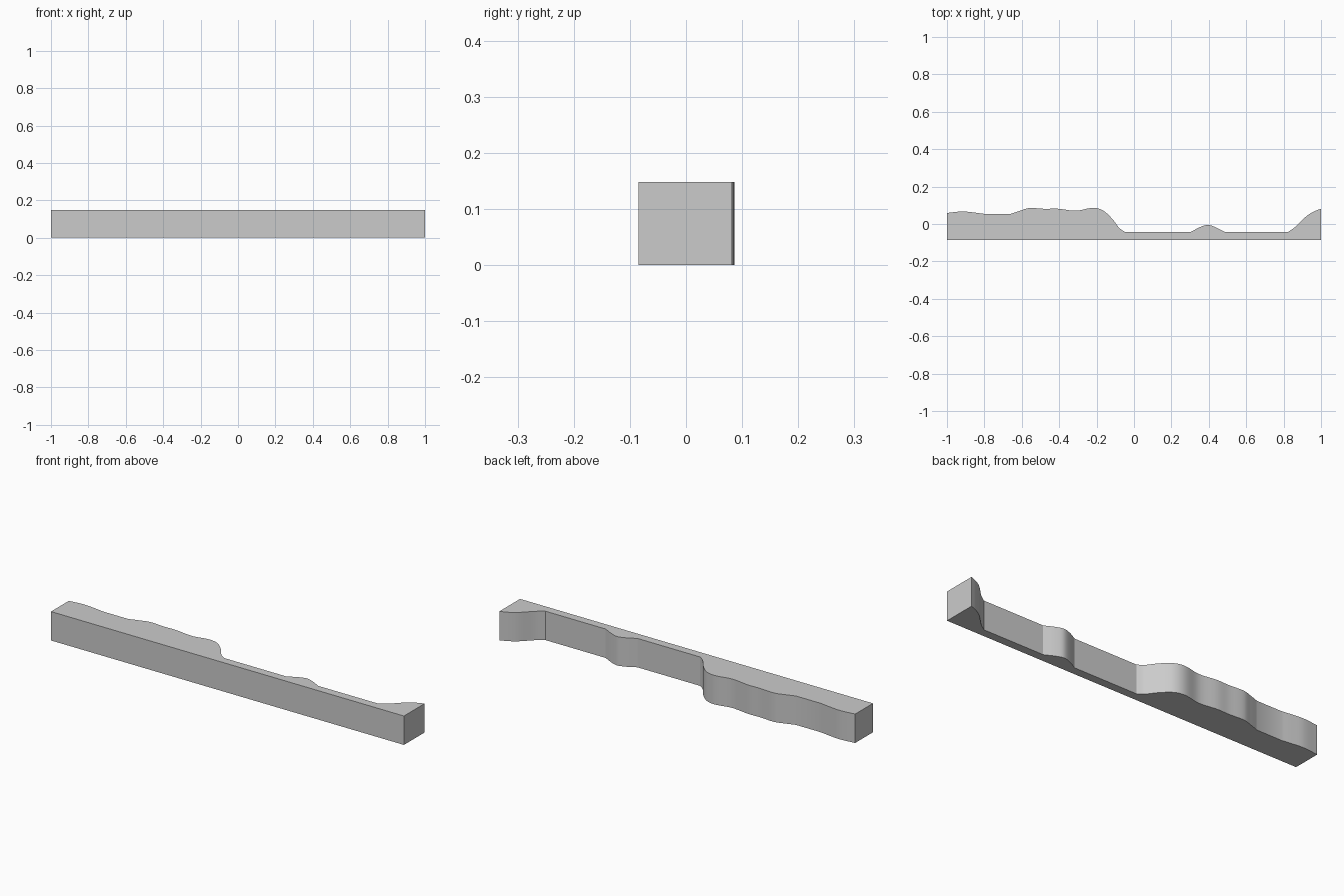
import bpy, bmesh
from mathutils import Vector

if "Cube" in bpy.data.objects:
    bpy.data.objects.remove(bpy.data.objects["Cube"], do_unlink=True)

HEIGHT, FRONT, STEPS = 0.148, -0.085, 6

# Back edge in plan: each run is smooth, with a crease where runs meet
RUNS = [
    [(-1, .059), (-.92, .067), (-.86, .062), (-.8, .054)],
    [(-.8, .054), (-.66, .054)],
    [(-.66, .054), (-.61, .071), (-.56, .085), (-.475, .081), (-.41, .082),
     (-.31, .071), (-.22, .086), (-.165, .072), (-.115, .026), (-.08, -.02), (-.05, -.042)],
    [(-.05, -.042), (.305, -.042)],
    [(.305, -.042), (.35, -.018), (.395, -.005), (.435, -.017), (.485, -.042)],
    [(.485, -.042), (.825, -.042)],
    [(.825, -.042), (.865, -.013), (.92, .04), (.96, .066), (1, .082)],
]


def smooth_run(points):
    """Sample a cubic through the points, leaving out the last one."""
    if len(points) == 2:
        return points[:1]
    last = len(points) - 1
    slopes = []
    for i in range(last + 1):
        a, b = points[max(i - 1, 0)], points[min(i + 1, last)]
        slopes.append((b[1] - a[1]) / (b[0] - a[0]))
    out = []
    for i in range(last):
        (x0, y0), (x1, y1) = points[i], points[i + 1]
        d = x1 - x0
        for k in range(STEPS):
            t = k / STEPS
            s = t * t * (3 - 2 * t)
            y = y0 + (y1 - y0) * s
            y += d * t * (1 - t) * (slopes[i] * (1 - t) - slopes[i + 1] * t)
            out.append((x0 + d * t, y))
    return out


outline = [p for run in RUNS for p in smooth_run(run)] + [RUNS[-1][-1]]
outline += [(1, FRONT), (-1, FRONT)]

# Extrude the plan outline into the strip
bm = bmesh.new()
base = bm.faces.new([bm.verts.new((x, y, 0)) for x, y in outline])
top = bmesh.ops.extrude_face_region(bm, geom=[base], use_keep_orig=True)
bmesh.ops.translate(bm, vec=Vector((0, 0, HEIGHT)),
                    verts=[v for v in top["geom"] if isinstance(v, bmesh.types.BMVert)])
bmesh.ops.recalc_face_normals(bm, faces=bm.faces)
mesh = bpy.data.meshes.new("contoured_strip")
bm.to_mesh(mesh)
bm.free()
strip = bpy.data.objects.new("contoured_strip", mesh)
bpy.context.collection.objects.link(strip)

# Plain grey finish
grey = bpy.data.materials.new("plain_grey")
grey.use_nodes = True
grey.diffuse_color = (0.6, 0.6, 0.6, 1)
grey.node_tree.nodes["Principled BSDF"].inputs["Base Color"].default_value = grey.diffuse_color
mesh.materials.append(grey)

bpy.context.view_layer.objects.active = strip
strip.select_set(True)
bpy.ops.object.shade_smooth_by_angle(angle=0.35)
